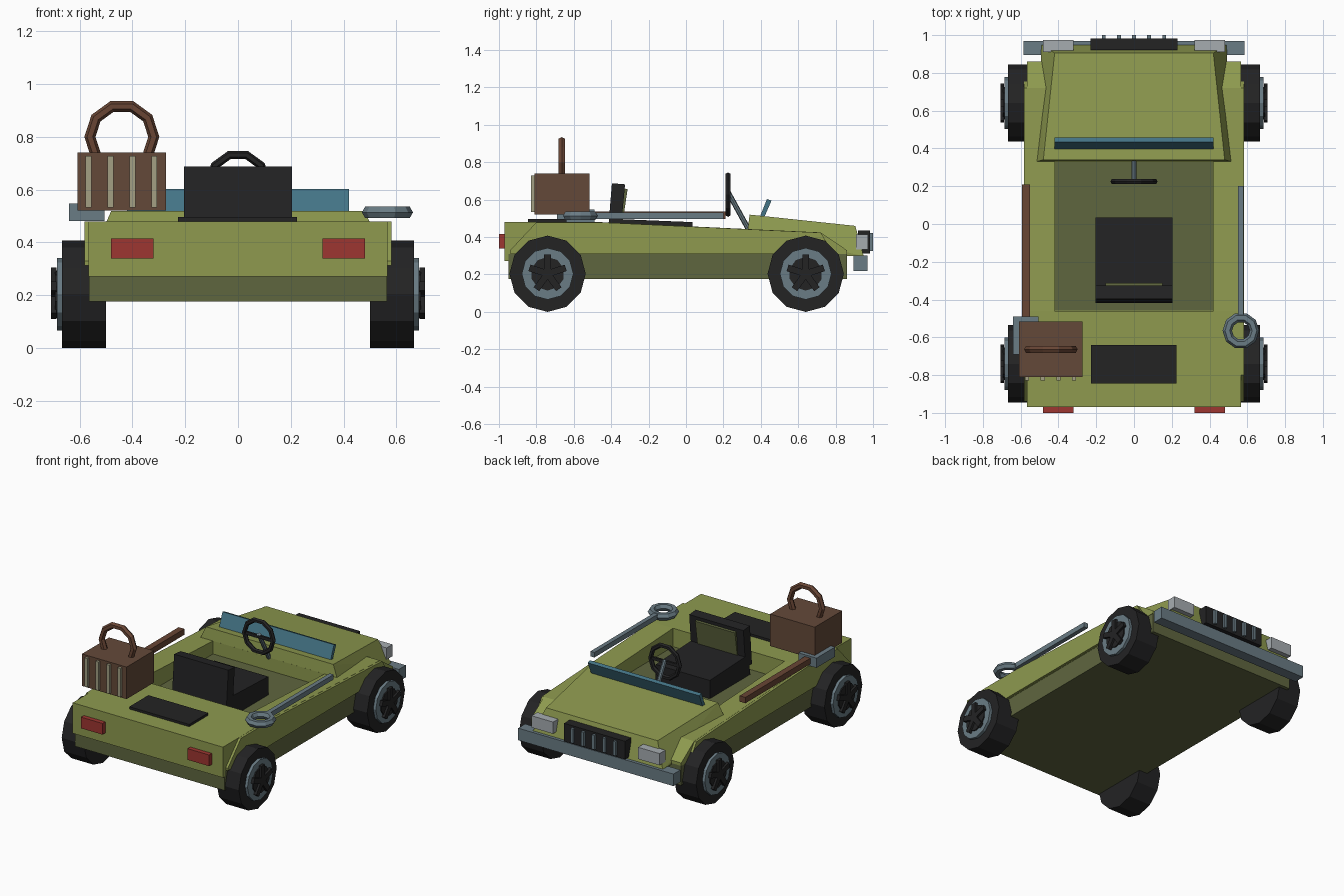
import bpy, bmesh, math
from mathutils import Matrix, Vector

if "Cube" in bpy.data.objects:
    bpy.data.objects.remove(bpy.data.objects["Cube"])


def material(name, r, g, b):
    m = bpy.data.materials.new(name)
    m.diffuse_color = [((c / 255 + 0.055) / 1.055) ** 2.4 for c in (r, g, b)] + [1]
    m.use_nodes = True
    m.node_tree.nodes["Principled BSDF"].inputs["Base Color"].default_value = m.diffuse_color
    return m


OLIVE = material("olive paint", 142, 154, 79)
DARK = material("dark olive", 95, 102, 63)
BLACK = material("black rubber", 35, 35, 36)
STEEL = material("steel", 106, 124, 133)
BLUE = material("blue glass", 68, 116, 134)
BASKET = material("basket brown", 100, 73, 57)
WOOD = material("wood", 104, 69, 52)
RED = material("tail red", 157, 54, 49)
BEIGE = material("beige slat", 163, 160, 132)
SILVER = material("lamp silver", 166, 172, 176)


def from_bmesh(name, bm, mat):
    bmesh.ops.recalc_face_normals(bm, faces=bm.faces)
    me = bpy.data.meshes.new(name)
    bm.to_mesh(me)
    bm.free()
    ob = bpy.data.objects.new(name, me)
    bpy.context.collection.objects.link(ob)
    me.materials.append(mat)
    return ob


def box(name, x, y, z, mat):
    """Box from (min, max) ranges."""
    bm = bmesh.new()
    bmesh.ops.create_cube(bm, size=1)
    for v in bm.verts:
        v.co = [r[0] if c < 0 else r[1] for c, r in zip(v.co, (x, y, z))]
    return from_bmesh(name, bm, mat)


def prism(name, profile, x0, x1, mat):
    """Side profile of (y, z) points pushed across x."""
    bm = bmesh.new()
    face = bm.faces.new([bm.verts.new((x0, y, z)) for y, z in profile])
    ext = bmesh.ops.extrude_face_region(bm, geom=[face])
    bmesh.ops.translate(bm, vec=(x1 - x0, 0, 0),
                        verts=[g for g in ext["geom"] if isinstance(g, bmesh.types.BMVert)])
    return from_bmesh(name, bm, mat)


def rod(name, a, b, radius, sides, mat):
    """Cylinder from point a to point b."""
    a, b = Vector(a), Vector(b)
    bm = bmesh.new()
    bmesh.ops.create_cone(bm, cap_ends=True, segments=sides, radius1=radius,
                          radius2=radius, depth=(b - a).length)
    rot = (b - a).to_track_quat("Z", "Y").to_matrix().to_4x4()
    bm.transform(Matrix.Translation((a + b) / 2) @ rot)
    return from_bmesh(name, bm, mat)


def ring(name, loc, outer, minor, upright, mat):
    bpy.ops.mesh.primitive_torus_add(
        location=loc, rotation=(math.pi / 2 if upright else 0, 0, 0),
        major_radius=outer - minor, minor_radius=minor,
        major_segments=10, minor_segments=6)
    ob = bpy.context.object
    ob.name = name
    ob.data.materials.append(mat)
    return ob


# Chassis and body tub with the cockpit cut out
box("chassis", (-.564, .564), (-.95, .86), (.177, .31), DARK)
body = prism("body", [(-.97, .272), (-.95, .272), (-.95, .31), (.86, .31), (.86, .33),
                      (.72, .425), (.33, .443), (-.46, .48), (-.97, .48)], -.566, .566, OLIVE)
cutter = box("cockpit_cutter", (-.42, .42), (-.46, .33), (.35, .8), OLIVE)
cutter.hide_render = True
cutter.hide_viewport = True
cut = body.modifiers.new("cockpit", "BOOLEAN")
cut.operation = "DIFFERENCE"
cut.solver = "EXACT"
cut.object = cutter
box("cockpit_floor", (-.418, .418), (-.458, .328), (.345, .356), DARK)

# Raised side panels
for side, s in (("left", -1), ("right", 1)):
    prism(side + "_side_panel", [(-.94, .312), (-.94, .33), (-.8, .479), (-.46, .479),
                                 (.33, .442), (.72, .424), (.79, .312)], s * .56, s * .582, OLIVE)

# Hood, tapered to the nose
bm = bmesh.new()
for hx, hy, hz in ((.49, .95, .298), (.42, .905, .46), (.48, .34, .52),
                   (.515, .33, .44), (.5, .4, .31)):
    for s in (-1, 1):
        bm.verts.new((s * hx, hy, hz))
bmesh.ops.convex_hull(bm, input=bm.verts)
bmesh.ops.dissolve_limit(bm, angle_limit=.01, verts=bm.verts, edges=bm.edges)
from_bmesh("hood", bm, OLIVE)

# Nose: bumper, grille and lamps
box("front_bumper", (-.585, .585), (.895, .97), (.22, .302), STEEL)
box("grille", (-.23, .23), (.92, .983), (.312, .435), BLACK)
for i in range(5):
    gx = (i - 2) * .08
    box(f"grille_bar_{i + 1}", (gx - .01, gx + .01), (.97, 1.0), (.325, .422), STEEL)
for side, s in (("left", -1), ("right", 1)):
    lamp = sorted((s * .32, s * .482))
    box(side + "_headlight", lamp, (.91, .973), (.335, .415), SILVER)
    box(side + "_tail_light", lamp, (-1.0, -.965), (.34, .416), RED)

# Windshield
prism("windshield", [(.395, .508), (.418, .505), (.457, .595), (.433, .603)], -.42, .42, BLUE)

# Steering
ring("steering_wheel", (0, .225, .627), .125, .016, True, BLACK)
rod("steering_column", (0, .225, .64), (0, .335, .44), .014, 8, STEEL)
box("steering_spoke", (-.11, .11), (.218, .232), (.617, .637), BLACK)

# Seat
prism("seat_cushion", [(-.4, .355), (.035, .355), (.035, .48), (-.38, .497)], -.204, .204, BLACK)
prism("seat_back", [(-.418, .42), (-.396, .688), (-.326, .682), (-.35, .42)], -.204, .204, BLACK)
prism("seat_back_panel", [(-.36, .495), (-.335, .66), (-.312, .657), (-.337, .492)],
      -.15, .15, DARK)

# Rear deck mat
box("deck_mat", (-.227, .224), (-.845, -.64), (.475, .496), BLACK)

# Basket with slats and a hoop handle
box("basket", (-.608, -.272), (-.81, -.517), (.522, .74), BASKET)
for i in range(4):
    sx = -.566 + i * .083
    box(f"basket_slat_{i + 1}", (sx - .011, sx + .011), (-.828, -.805), (.533, .728), BEIGE)
ring("basket_handle", (-.44, -.664, .80), .142, .021, True, WOOD)

# Tools carried along the sides
box("left_tool_handle", (-.594, -.551), (-.5, .21), (.496, .536), WOOD)
box("left_tool_head", (-.64, -.505), (-.69, -.49), (.482, .548), STEEL)
box("right_tool_bar", (.55, .58), (-.49, .2), (.498, .532), STEEL)
ring("right_tool_ring", (.566, -.565, .514), .097, .025, False, STEEL)

# Wheels: tyre, rim and five-spoke hub
for end, wy in (("rear", -.74), ("front", .64)):
    for side, s in (("left", -1), ("right", 1)):
        n, wz = f"{end}_{side}_", .204
        rod(n + "tyre", (s * .5, wy, wz), (s * .667, wy, wz), .204, 12, BLACK)
        rod(n + "rim", (s * .6, wy, wz), (s * .686, wy, wz), .138, 12, STEEL)
        rod(n + "hub", (s * .65, wy, wz), (s * .694, wy, wz), .09, 10, BLACK)
        for k in range(5):
            spoke = box(f"{n}spoke_{k + 1}", (-.01, .01), (-.018, .018), (.0, .102), BLACK)
            spoke.location = (s * .698, wy, wz)
            spoke.rotation_euler.x = k * math.tau / 5
